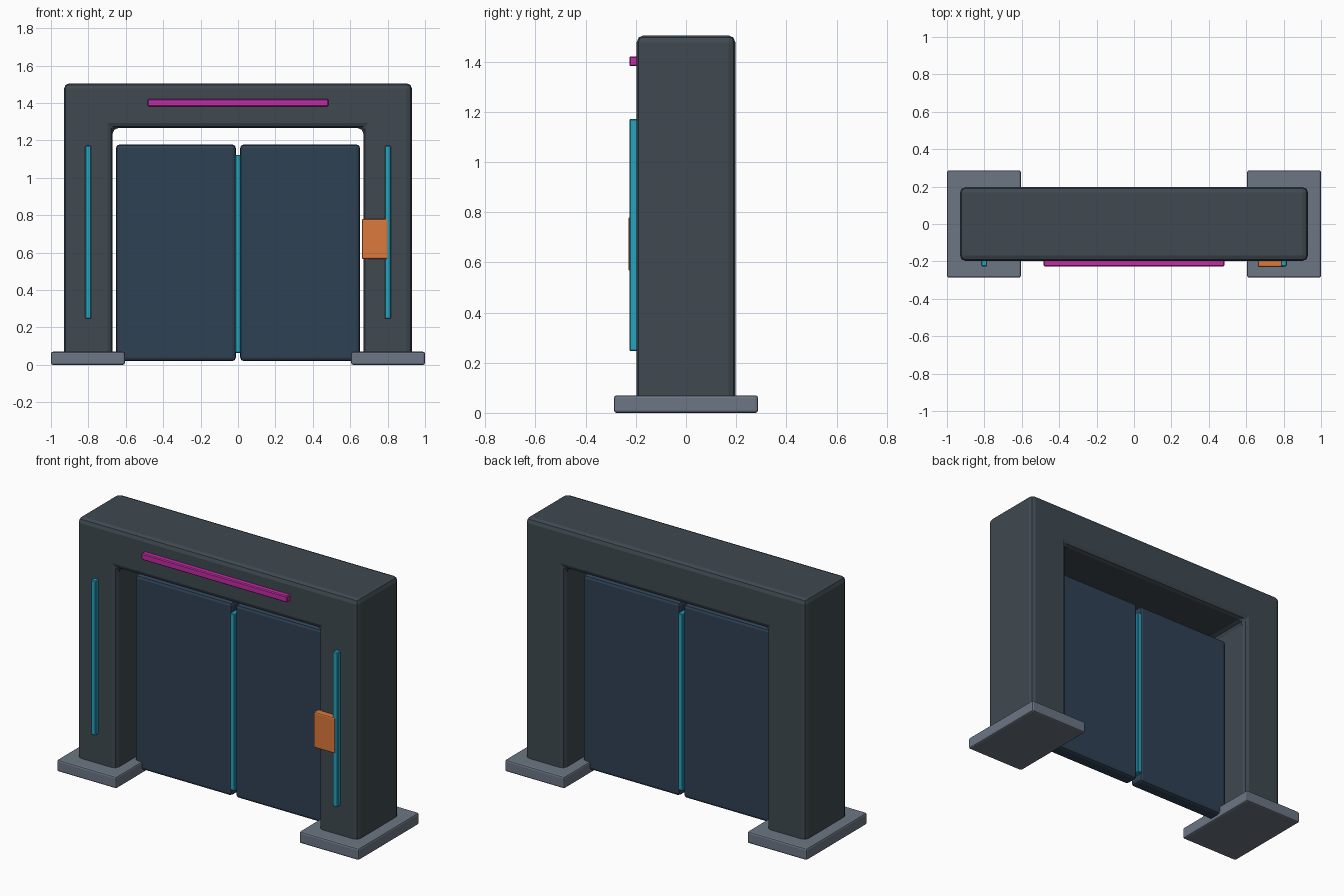
import bpy, bmesh

if "Cube" in bpy.data.objects:
    bpy.data.objects.remove(bpy.data.objects["Cube"])


def material(name, rgb):
    m = bpy.data.materials.new(name)
    m.diffuse_color = (*rgb, 1)
    m.use_nodes = True
    m.node_tree.nodes["Principled BSDF"].inputs["Base Color"].default_value = m.diffuse_color
    return m


DARK = material("dark_metal", (0.05, 0.067, 0.082))
STEEL = material("steel", (0.15, 0.18, 0.23))
NAVY = material("door_blue", (0.028, 0.053, 0.088))
CYAN = material("cyan_light", (0.02, 0.36, 0.52))
MAGENTA = material("magenta_light", (0.55, 0.025, 0.38))
ORANGE = material("orange_panel", (0.72, 0.19, 0.045))


def extrude_profile(name, points, y0, y1, mat, bevel, segments=2):
    """Extrude an (x, z) outline from y0 to y1 and bevel its edges."""
    bm = bmesh.new()
    face = bm.faces.new([bm.verts.new((x, y0, z)) for x, z in points])
    geom = bmesh.ops.extrude_face_region(bm, geom=[face])["geom"]
    verts = [g for g in geom if isinstance(g, bmesh.types.BMVert)]
    bmesh.ops.translate(bm, verts=verts, vec=(0, y1 - y0, 0))
    bmesh.ops.recalc_face_normals(bm, faces=bm.faces)
    mesh = bpy.data.meshes.new(name)
    bm.to_mesh(mesh)
    bm.free()
    obj = bpy.data.objects.new(name, mesh)
    bpy.context.collection.objects.link(obj)
    mesh.materials.append(mat)
    mod = obj.modifiers.new("bevel", "BEVEL")
    mod.width = bevel
    mod.segments = segments
    mod.limit_method = "ANGLE"
    return obj


def box(name, x, y, z, mat, bevel, segments=2):
    """Bevelled box from (min, max) ranges."""
    outline = [(x[0], z[0]), (x[1], z[0]), (x[1], z[1]), (x[0], z[1])]
    return extrude_profile(name, outline, *y, mat, bevel, segments)


# Arch: two legs and lintel as one continuous frame
half = [(0.67, 1.265), (0.67, 0.03), (0.93, 0.03), (0.93, 1.505)]
arch = half + [(-x, z) for x, z in reversed(half)]
extrude_profile("door_frame", arch, -0.197, 0.197, DARK, 0.028)

# Mirrored parts: feet, sliding doors, leg lights
for side, s in (("left", -1), ("right", 1)):
    def span(a, b):
        return sorted((s * a, s * b))
    box(side + "_foot", span(0.605, 1.0), (-0.287, 0.287), (0, 0.07), STEEL, 0.01)
    box(side + "_door", span(0.012, 0.652), (-0.045, 0.045), (0.02, 1.178), NAVY, 0.018)
    box(side + "_leg_light", span(0.785, 0.817), (-0.226, -0.185), (0.247, 1.172), CYAN, 0.004, 1)

# Light strip in the seam between the doors
box("seam_light", (-0.015, 0.015), (-0.055, 0.055), (0.064, 1.122), CYAN, 0.004, 1)

# Lintel light and wall control panel
box("lintel_light", (-0.483, 0.483), (-0.226, -0.185), (1.382, 1.421), MAGENTA, 0.005, 1)
box("control_panel", (0.662, 0.802), (-0.23, -0.185), (0.565, 0.78), ORANGE, 0.008, 2)
